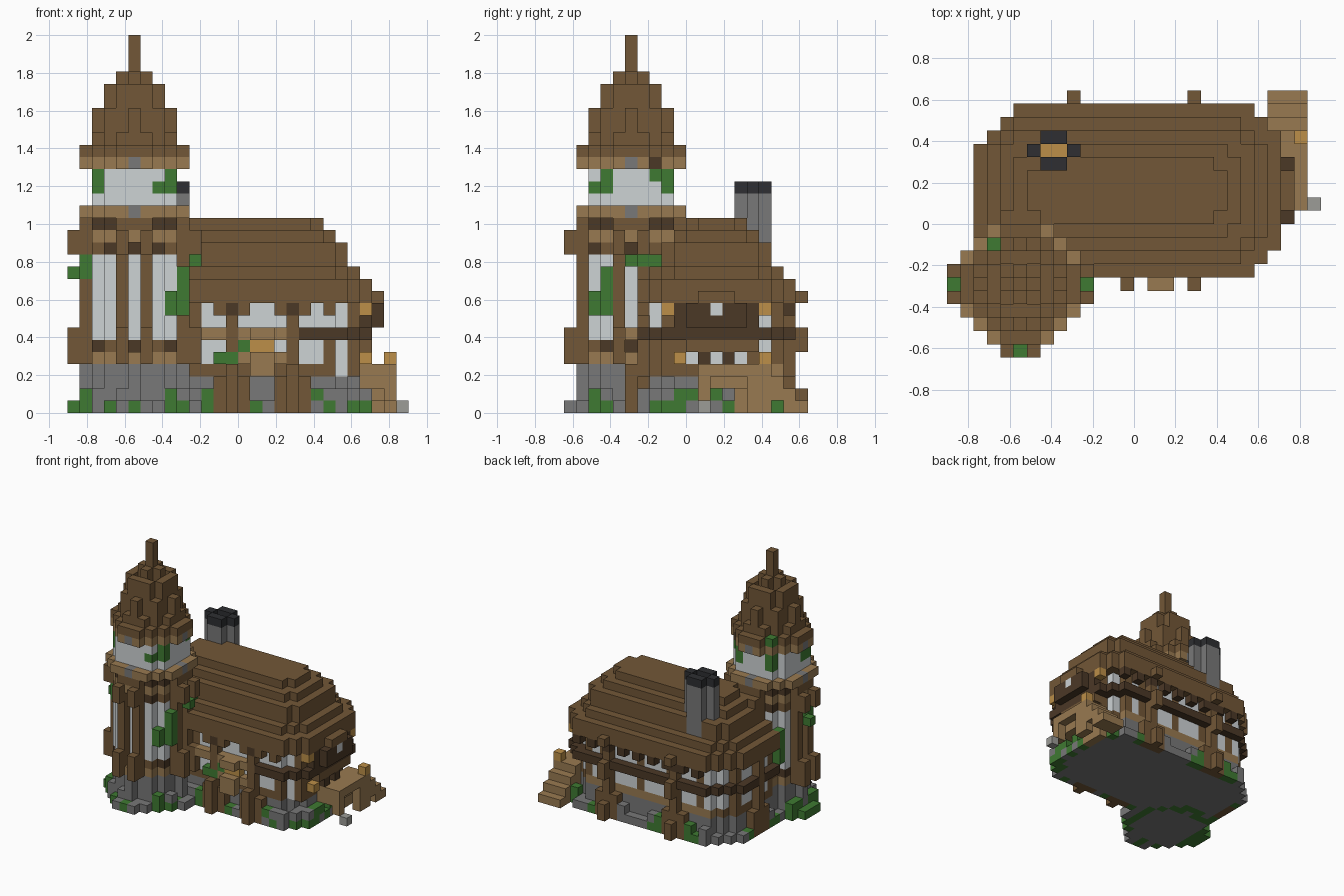
import bpy, bmesh, random
from mathutils import Vector

random.seed(4)
old = bpy.data.objects.get("Cube")
if old:
    bpy.data.objects.remove(old)

S = 2 / 31                      # block size
COLOURS = {
    "timber": (114, 87, 55), "pale_wood": (153, 122, 81), "dark_wood": (75, 56, 38),
    "plaster": (206, 211, 213), "stone": (120, 120, 120), "soot": (46, 47, 50),
    "moss": (63, 122, 50), "lamp_gold": (188, 143, 72), "pale_stone": (156, 156, 151),
}
NAMES = list(COLOURS)


def linear(c):
    c /= 255
    return c / 12.92 if c <= 0.04045 else ((c + 0.055) / 1.055) ** 2.4


mats = []
for name, rgb in COLOURS.items():
    m = bpy.data.materials.new(name)
    m.use_nodes = True
    col = (*[linear(c) for c in rgb], 1)
    m.diffuse_color = col
    bsdf = m.node_tree.nodes["Principled BSDF"]
    bsdf.inputs["Base Color"].default_value = col
    bsdf.inputs["Roughness"].default_value = 0.9
    mats.append(m)

cells = {}                      # block position -> (part, colour)


def span(v):
    return range(v[0], v[1] + 1) if isinstance(v, tuple) else (v,)


def box(part, colour, x, y, z):
    for i in span(x):
        for j in span(y):
            for k in span(z):
                cells[i, j, k] = (part, colour)


def plan(part, colour, inset, z):
    """Rectangular house outline with stepped corners."""
    cut = max(1, 3 - inset)
    for i in range(2 + inset, 25 - inset):
        for j in range(6 + inset, 19 - inset):
            left, right = i - 2 - inset, 24 - inset - i
            edge = min(j - 6 - inset, 18 - inset - j)
            if left + edge >= cut and right + edge >= min(cut, 2):
                box(part, colour, i, j, z)


def disc(part, colour, r2, z):
    """Round tower layer."""
    for i in range(-5, 6):
        for j in range(-5, 6):
            if i * i + j * j <= r2:
                box(part, colour, 5 + i, 5 + j, z)


def weather(part, height, mossy_columns, chance):
    """Mix moss into the foundations, and break up the upper course."""
    for key, (p, c) in list(cells.items()):
        if p == part and key[2] == height:
            r = random.random()
            if key[0] in mossy_columns if key[1] < 9 else r < chance:
                cells[key] = (part, "moss")
            elif height and r > 0.5:
                del cells[key]


GROUND_MOSS = (0, 1, 3, 5, 8, 9, 11, 15, 21, 23, 24)
UPPER_MOSS = (1, 5, 8, 11, 20)

# House foundations, walls and beam ring
plan("foundation", "stone", 0, (0, 1))
weather("foundation", 0, GROUND_MOSS, 0.55)
weather("foundation", 1, UPPER_MOSS, 0.25)
plan("house_wall", "stone", 1, (0, 2))
plan("house_wall", "timber", 1, 3)
box("house_wall", "pale_wood", (5, 21), 17, 3)
plan("house_wall", "plaster", 1, (4, 8))
plan("house_beams", "dark_wood", 0, 6)
box("house_beams", "pale_wood", (10, 17), 6, 6)
for i in (6, 10, 14, 19, 21):
    box("house_beams", "timber", i, 17, (4, 8))
for j in (9, 15):
    for i in (3, 23):
        box("house_beams", "timber", i, j, (4, 8))
for i in range(6, 23, 2):
    box("house_beams", "dark_wood", i, 18, 8)
for i in (12, 14, 17, 19, 21):
    box("house_beams", "timber", i, 6, 8)
box("house_beams", "timber", 10, 7, (4, 8))
box("house_beams", "timber", 21, 7, (3, 5))
box("house_beams", "timber", 23, 8, (3, 8))
box("house_wall", "plaster", 22, 8, 3)

# Stepped main roof
for z, inset in ((9, 0), (10, 0), (11, 1), (12, 2), (13, 2), (14, 3), (15, 4)):
    plan("main_roof", "timber", inset, z)

# Buttress posts on front and back, one on the left end
for i, face in ((13, 6), (18, 6), (9, 18), (18, 18)):
    box("post", "timber", (i - 1, i + 1), face, (0, 2))
    box("post", "timber", i, face, (0, 9))
    box("post", "dark_wood", i, face, 8)
for i in (13, 18):
    box("post", "timber", i, 5, (0, 3))
for i in (9, 18):
    for z in ((0, 1), (5, 6), 9):
        box("post", "timber", i, 19, z)
box("post", "timber", 2, (11, 13), (0, 2))
box("post", "timber", 2, 12, (3, 8))

# Front window with sill and flower boxes
box("front_window", "pale_wood", (14, 17), 6, 4)
box("front_window", "pale_wood", (15, 16), 5, (3, 4))
box("front_window", "pale_wood", (15, 16), 5, 6)
box("front_window", "lamp_gold", (15, 16), 6, 5)
box("front_window", "moss", (12, 13), 6, 4)
box("front_window", "moss", 14, 6, 5)

# Porch canopy on the right end
box("porch", "dark_wood", 24, (9, 15), (6, 8))
box("porch", "timber", 24, (10, 15), 5)
box("porch", "dark_wood", 25, (10, 14), (7, 8))
box("porch", "plaster", 25, 12, 8)
box("porch", "timber", 25, (11, 13), 9)
for j in (11, 13):
    box("porch", "dark_wood", 24, j, 4)
for j in (8, 16):
    box("porch", "lamp_gold", 24, j, 8)

# Raised landing and steps down to the back
box("landing", "pale_wood", (24, 26), (11, 16), 3)
box("landing", "pale_wood", (24, 25), (11, 16), 2)
box("landing", "pale_wood", 26, (15, 16), (0, 2))
box("landing", "pale_wood", 26, 11, (1, 2))
box("landing", "pale_wood", 24, (14, 16), (0, 1))
for n in range(3):
    box("steps", "pale_wood", (24, 26), 17 + n, (max(0, 1 - n), 2 - n))
box("landing_lamp", "lamp_gold", 26, 16, 4)
box("landing_lamp", "lamp_gold", 24, 9, 4)
box("loose_stone", "pale_stone", 27, 11, 0)

# Chimney
for i, j in ((7, 14), (8, 14), (7, 16), (8, 16), (6, 15), (9, 15)):
    box("chimney", "stone", i, j, (10, 17))
    box("chimney", "soot", i, j, 18)
box("chimney_fire", "lamp_gold", (7, 8), 15, (13, 15))

# Tower base
disc("tower_base", "stone", 20, (0, 1))
for a in (0, 10):
    box("tower_base", "stone", a, (4, 6), 0)
    box("tower_base", "stone", (4, 6), a, 0)
weather("tower_base", 0, GROUND_MOSS, 0.55)
weather("tower_base", 1, UPPER_MOSS, 0.25)
disc("tower_wall", "stone", 13, 0)
disc("tower_wall", "stone", 16, (1, 3))

# Tower walls and bands
disc("tower_band", "pale_wood", 17, 4)
disc("tower_band", "timber", 13, 5)
disc("tower_wall", "plaster", 13, (6, 12))
disc("tower_band", "timber", 13, 13)
disc("tower_band", "pale_wood", 17, 14)
disc("tower_band", "dark_wood", 17, 15)
disc("tower_band", "pale_wood", 20, 16)
disc("tower_wall", "plaster", 13, (17, 19))
disc("tower_eave", "pale_wood", 17, 20)
for a in (2, 8):
    for b in (3, 5, 7):
        box("tower_band", "dark_wood", a, b, 5)
        box("tower_band", "dark_wood", b, a, 13)
        if b == 5:
            box("tower_band", "dark_wood", b, a, 5)
            box("tower_band", "dark_wood", a, b, 13)

# Tower posts with outer caps, and stone keys in the bands
for a, inner in ((0, 1), (10, 9)):
    for b in (4, 6):
        for x, y in ((a, b), (b, a)):
            box("tower_post", "timber", x, y, (4, 6))
            box("tower_post", "timber", x, y, (13, 14))
        for x, y in ((inner, b), (b, inner)):
            box("tower_post", "timber", x, y, (4, 15))
    for x, y in ((inner, 5), (5, inner)):
        box("tower_band", "timber", x, y, 15)
        box("tower_band", "stone", x, y, 16)
        box("tower_band", "stone", x, y, 20)
box("tower_eave", "dark_wood", 8, 7, 20)

# Shingled tower roof with uneven columns, and spire
HEIGHTS = (27, 27, 26, 24, 21)
for i in range(-4, 5):
    for j in range(-4, 5):
        if i * i + j * j <= 17:
            top = HEIGHTS[round((i * i + j * j) ** 0.5)]
            if i % 2 and j % 2 and top > 21:
                top -= 2
            box("tower_roof", "timber", 5 + i, 5 + j, (21, top))
box("spire", "timber", 5, 5, (28, 30))

# Ivy climbing the tower
for x, y, z in ((10, 5, 12), (9, (6, 7), 12), (8, 2, (8, 9)), (9, 3, (8, 11)),
                (0, 5, 11), (1, 4, (11, 12)), (2, 4, (18, 19)), (2, 3, (18, 19)), (7, 2, 18),
                (8, 3, (18, 19)), (7, 8, 19), (8, 7, 19), (7, 8, 18), (3, 8, 21), (2, 8, (7, 10)),
                (3, 8, (18, 19))):
    box("ivy", "moss", x, y, z)

# Turn each part's blocks into a mesh of its outer faces
CENTRE = Vector((14, 10, 0))
AXES = [Vector(v) for v in ((1, 0, 0), (0, 1, 0), (0, 0, 1))]
for part in dict.fromkeys(p for p, c in cells.values()):
    bm = bmesh.new()
    for key, (p, colour) in cells.items():
        if p != part:
            continue
        mid = Vector(key) + Vector((0.5, 0.5, 0.5)) - CENTRE
        for a in range(3):
            for sign in (-1, 1):
                n = AXES[a] * sign
                if tuple(int(v) for v in Vector(key) + n) in cells:
                    continue
                u, w = AXES[(a + 1) % 3] * sign, AXES[(a + 2) % 3]
                ring = (-u - w, u - w, u + w, w - u)
                face = bm.faces.new([bm.verts.new((mid + (n + r) / 2) * S) for r in ring])
                face.material_index = NAMES.index(colour)
    bmesh.ops.remove_doubles(bm, verts=bm.verts, dist=S / 10)
    mesh = bpy.data.meshes.new(part)
    bm.to_mesh(mesh)
    bm.free()
    for m in mats:
        mesh.materials.append(m)
    bpy.context.scene.collection.objects.link(bpy.data.objects.new(part, mesh))
